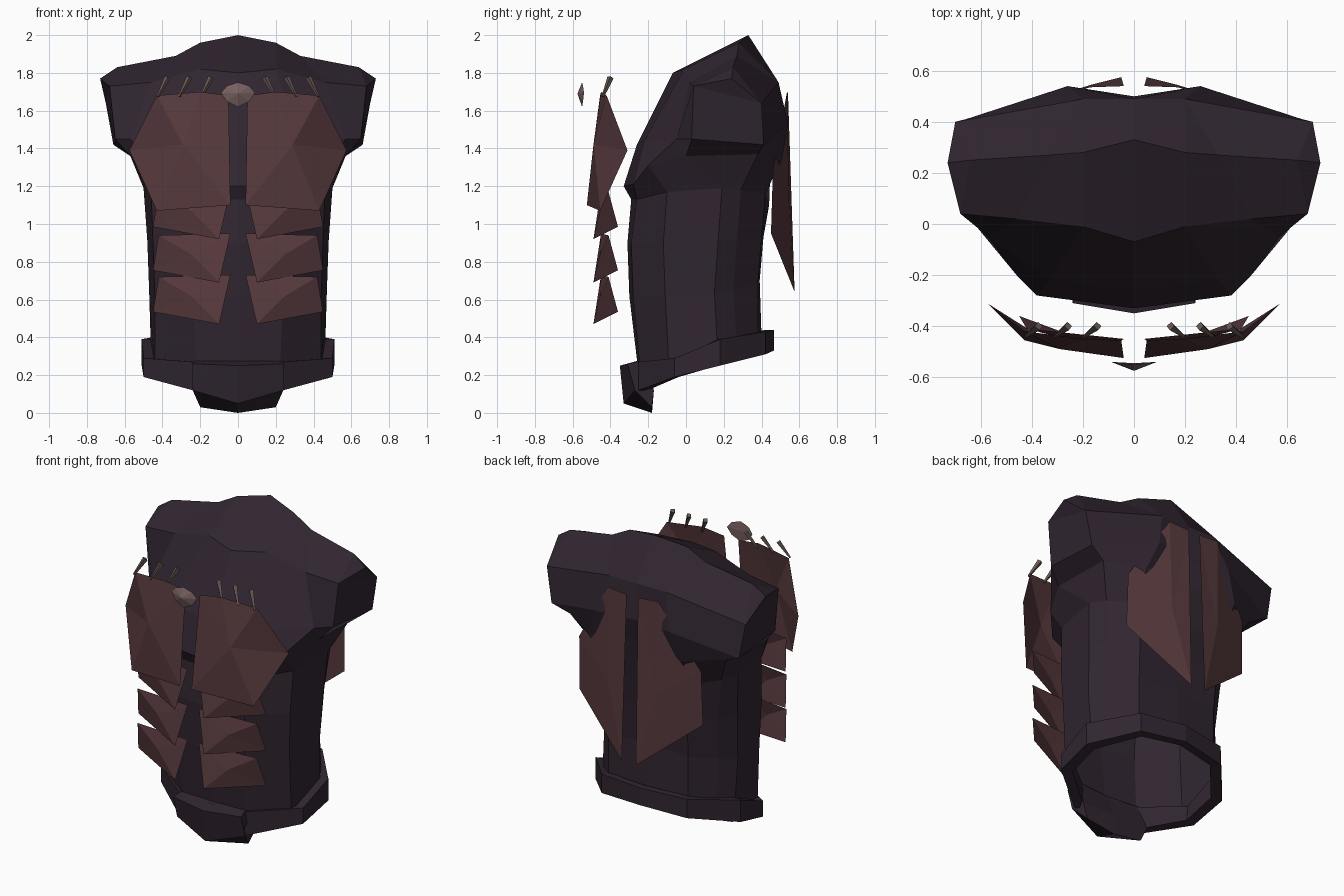
import bpy, bmesh
from mathutils import Vector

if "Cube" in bpy.data.objects:
    bpy.data.objects.remove(bpy.data.objects["Cube"])


def material(name, rgb):
    m = bpy.data.materials.new(name)
    m.diffuse_color = (*rgb, 1)
    m.use_nodes = True
    m.node_tree.nodes["Principled BSDF"].inputs["Base Color"].default_value = m.diffuse_color
    return m


CLOTH = material("dark_plum", (0.030, 0.019, 0.030))
PLATE = material("dull_red_brown", (0.095, 0.041, 0.046))
BONE = material("dusty_taupe", (0.135, 0.095, 0.082))
CLASP = material("pale_mauve", (0.19, 0.12, 0.12))


def make(name, verts, faces, mat, mirror=True):
    """Build one flat-shaded part, mirrored across x = 0."""
    bm = bmesh.new()
    vs = [bm.verts.new(v) for v in verts]
    for f in faces:
        bm.faces.new([vs[i] for i in f])
    if mirror:
        copy = bmesh.ops.duplicate(bm, geom=bm.verts[:] + bm.edges[:] + bm.faces[:])["geom"]
        for v in copy:
            if isinstance(v, bmesh.types.BMVert):
                v.co.x = -v.co.x
        bmesh.ops.reverse_faces(bm, faces=[f for f in copy if isinstance(f, bmesh.types.BMFace)])
        mid = [v for v in bm.verts if abs(v.co.x) < 1e-5]
        bmesh.ops.remove_doubles(bm, verts=mid, dist=1e-4)
    bmesh.ops.recalc_face_normals(bm, faces=bm.faces)
    me = bpy.data.meshes.new(name)
    bm.to_mesh(me)
    bm.free()
    me.materials.append(mat)
    ob = bpy.data.objects.new(name, me)
    bpy.context.collection.objects.link(ob)
    return ob


def loft(rows):
    """Quads between neighbouring rows of equal length."""
    n = len(rows[0])
    verts = [p for r in rows for p in r]
    faces = [(r * n + i, r * n + i + 1, (r + 1) * n + i + 1, (r + 1) * n + i)
             for r in range(len(rows) - 1) for i in range(n - 1)]
    return verts, faces


# Torso: half rings running from centre front round to centre back
waist = [
    [(0, -.25, .20), (.22, -.24, .20), (.44, -.09, .23), (.46, .17, .30), (.40, .27, .34), (.28, .38, .38), (0, .40, .40)],
    [(0, -.30, .62), (.24, -.28, .62), (.44, -.11, .62), (.47, .15, .63), (.40, .25, .65), (.28, .38, .68), (0, .39, .70)],
    [(0, -.31, .90), (.25, -.29, .90), (.45, -.12, .90), (.48, .17, .91), (.42, .27, .92), (.29, .40, .93), (0, .41, .93)],
    [(0, -.29, 1.13), (.27, -.26, 1.13), (.46, -.10, 1.17), (.50, .19, 1.19), (.45, .29, 1.18), (.31, .42, 1.16), (0, .44, 1.10)],
]
chest = [
    [(0, -.33, 1.20), (.38, -.28, 1.21), (.46, -.20, 1.31), (.57, 0, 1.36), (.55, .38, 1.37), (.33, .51, 1.35), (0, .45, 1.38)],
    [(0, -.26, 1.42), (.33, -.22, 1.44), (.57, -.05, 1.45), (.65, .03, 1.45), (.66, .41, 1.42), (.26, .54, 1.53), (0, .50, 1.52)],
    [(0, -.07, 1.80), (.20, -.01, 1.82), (.46, .02, 1.75), (.68, .04, 1.73), (.70, .40, 1.64), (.20, .49, 1.75), (0, .49, 1.75)],
]
verts, faces = loft(waist + chest)
t, n = 42, len(verts)
verts += [(0, .33, 2.0), (.20, .28, 1.96), (.33, .27, 1.89), (.64, .25, 1.83), (.73, .24, 1.77)]
# Shoulder ridge caps the last ring
faces += [(t, t + 1, n + 1, n), (t + 1, t + 2, n + 2, n + 1), (t + 2, t + 3, n + 3, n + 2),
          (t + 3, n + 4, n + 3), (t + 3, t + 4, n + 4), (t + 4, n + 3, n + 4),
          (t + 4, t + 5, n + 2, n + 3), (t + 5, n + 1, n + 2), (t + 5, t + 6, n, n + 1)]
make("torso", verts, faces, CLOTH)

# Belt: tilted band with an outer wall, rims and inner wall
outline = [(0, -.28, .10, .27), (.24, -.25, .12, .27), (.50, -.06, .19, .29),
           (.51, .18, .25, .39), (.30, .42, .31, .43), (0, .465, .33, .44)]


def band(k, level):
    return [(x * k, (y - .09) * k + .09, (lo, hi)[level]) for x, y, lo, hi in outline]


make("belt", *loft([band(.88, 1), band(1, 1), band(1, 0), band(.86, 0), band(.88, 1)]), CLOTH)

# Front tab hanging from the belt
tab = [[(0, -.24, .28), (.22, -.22, .28)], [(0, -.35, .25), (.24, -.31, .26)],
       [(0, -.33, .05), (.24, -.27, .12)], [(0, -.18, 0), (.20, -.18, .03)],
       [(0, -.17, .12), (.24, -.17, .12)], [(0, -.24, .28), (.22, -.22, .28)]]
v, f = loft(tab)
make("belt_tab", v, f + [(1, 3, 5, 7, 9)], CLOTH)


def faceted_plate(name, rim, peak):
    """Thin plate made of triangles that meet at a raised peak."""
    n = len(rim)
    return make(name, rim + [peak], [(i, (i + 1) % n, n) for i in range(n)], PLATE)


# Chest plates
faceted_plate("chest_plates",
              [(.05, -.455, 1.68), (.20, -.45, 1.70), (.43, -.42, 1.68), (.575, -.31, 1.39),
               (.43, -.455, 1.07), (.04, -.525, 1.10)], (.29, -.49, 1.42))

# Three rows of belly plates
for row, z in enumerate((.92, .69, .47)):
    faceted_plate("belly_plates_%d" % (row + 1),
                  [(.04, -.45, z + .26), (.42, -.41, z + .25), (.45, -.36, z + .065), (.10, -.49, z)],
                  (.25, -.455, z + .15))

# Back plates
faceted_plate("back_plates",
              [(.04, .54, 1.69), (.18, .535, 1.70), (.43, .46, 1.29), (.435, .45, .95), (.05, .575, .64)],
              (.17, .545, 1.12))

# Clasp: flat gem with a raised centre
rim = [(0, -.55, 1.75), (.06, -.545, 1.73), (.09, -.54, 1.695), (.06, -.545, 1.65), (0, -.55, 1.62)]
make("clasp", rim + [(0, -.575, 1.69), (0, -.545, 1.69)],
     [(i, i + 1, 5) for i in range(4)] + [(i + 1, i, 6) for i in range(4)], CLASP)

# Spikes along the top of the chest plates, thicker at the upper end
for i, x in enumerate((.195, .31, .425)):
    low, high = Vector((x, -.44, 1.675)), Vector((x - .052, -.40, 1.775))
    axis = (high - low).normalized()
    side = axis.cross(Vector((0, 1, 0))).normalized()
    up = axis.cross(side)
    ends = [[c + (side * a + up * b) * r for a, b in ((1, 0), (0, 1), (-1, 0), (0, -1))]
            for c, r in ((low, .007), (high, .017))]
    make("chest_spikes_%d" % (i + 1), ends[0] + ends[1],
         [(j, (j + 1) % 4, (j + 1) % 4 + 4, j + 4) for j in range(4)] + [(0, 1, 2, 3), (4, 5, 6, 7)], BONE)
